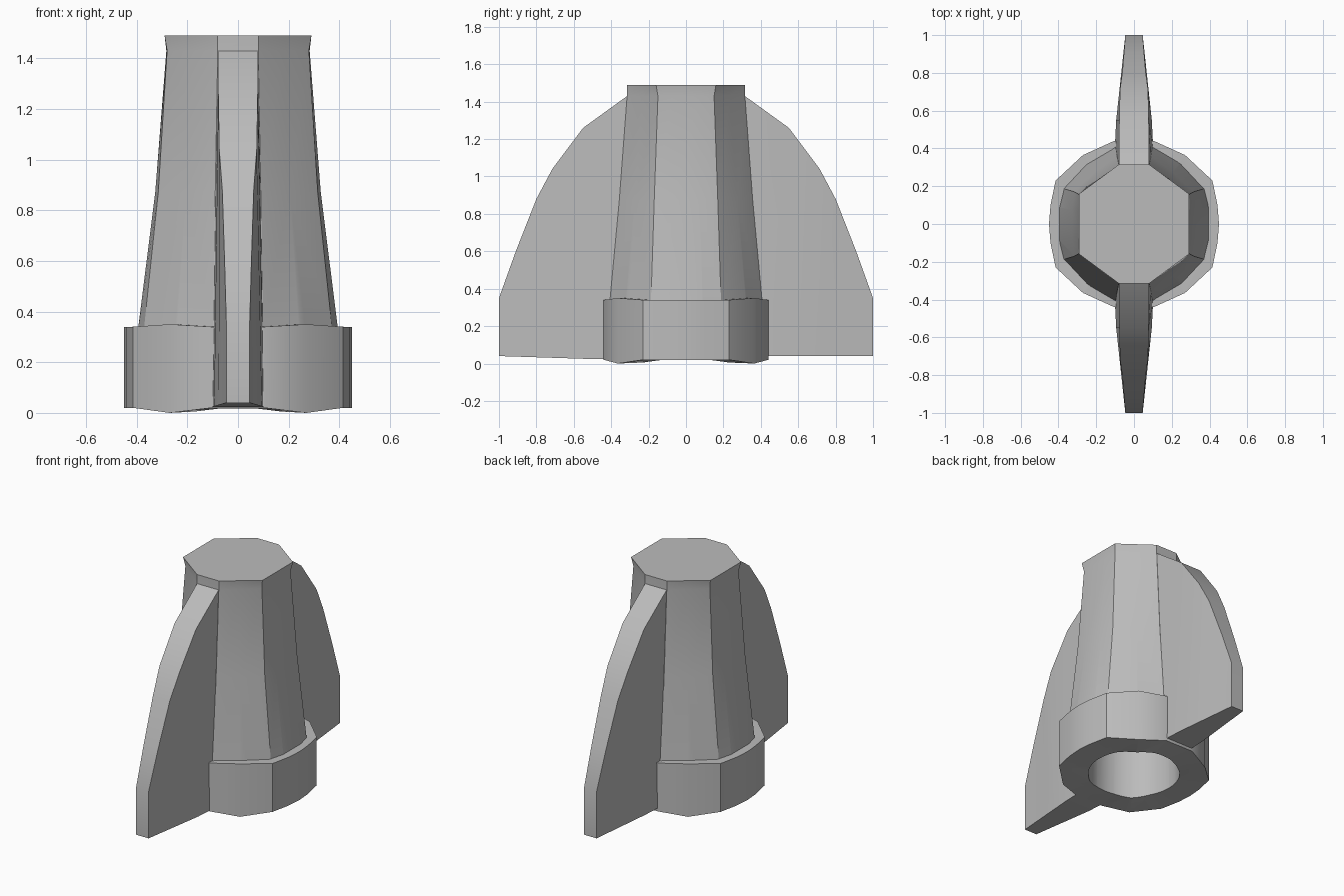
import bpy
import bmesh
import math

cube = bpy.data.objects.get("Cube")
if cube:
    bpy.data.objects.remove(cube, do_unlink=True)

grey = bpy.data.materials.new("plain grey")
grey.use_nodes = True
colour = (0.5, 0.5, 0.5, 1)
grey.diffuse_color = colour
grey.node_tree.nodes["Principled BSDF"].inputs["Base Color"].default_value = colour


def loft(name, rings, fan_ends=False):
    """Skin a closed solid over rings that have equal point counts."""
    bm = bmesh.new()
    loops = [[bm.verts.new(p) for p in ring] for ring in rings]
    count = len(loops[0])
    for low, high in zip(loops, loops[1:]):
        for i in range(count):
            j = (i + 1) % count
            bm.faces.new((low[i], low[j], high[j], high[i]))
    for loop in (loops[0], loops[-1]):
        cap = bm.faces.new(loop)
        if fan_ends:
            bmesh.ops.poke(bm, faces=[cap])
    bmesh.ops.recalc_face_normals(bm, faces=bm.faces)
    mesh = bpy.data.meshes.new(name)
    bm.to_mesh(mesh)
    bm.free()
    mesh.materials.append(grey)
    obj = bpy.data.objects.new(name, mesh)
    bpy.context.collection.objects.link(obj)
    return obj


def mirror_quarter(points):
    """Complete an outline from its +x +y quarter."""
    half = points + [(-x, y, z) for x, y, z in reversed(points)]
    back = [(x, -y, z) for x, y, z in reversed(half)]
    return half + [p for p in back if p[1] != 0]


# Collar with a gently waved rim
collar_plan = [(0.45, 0, 0), (0.442, 0.1, 0), (0.415, 0.23, 0),
               (0.27, 0.365, 1), (0.105, 0.44, 0)]


def collar_ring(z, wave):
    return mirror_quarter([(x, y, z + wave * w) for x, y, w in collar_plan])


knob = loft("knob_body", [collar_ring(0.02, -0.02), collar_ring(0.34, 0.01)], True)

# Tapering eight-sided shaft with a small lip at the top
shaft_plan = {
    0.25: [(0.405, 0.09), (0.38, 0.19), (0.255, 0.325), (0.1, 0.415)],
    0.87: [(0.327, 0.075), (0.315, 0.17), (0.205, 0.275), (0.09, 0.357)],
    1.43: [(0.283, 0.07), (0.28, 0.15), (0.178, 0.232), (0.08, 0.315)],
    1.49: [(0.29, 0.07), (0.29, 0.16), (0.185, 0.2375), (0.08, 0.315)],
}
shaft = loft("shaft", [mirror_quarter([(x, y, z) for x, y in plan])
                       for z, plan in shaft_plan.items()])

# Curved wings: distance out, height, half width along the outer edge
wing_plan = [(0.2, 1.43, 0.079), (0.315, 1.43, 0.079), (0.55, 1.26, 0.078),
             (0.715, 1.04, 0.074), (0.8, 0.88, 0.062), (0.91, 0.6, 0.053),
             (1.0, 0.35, 0.046)]


def wing(name, side, drop):
    rings = []
    for y, top, edge in wing_plan:
        inward = (1 - y) / 0.56
        foot = 0.046 + 0.06 * min(inward, 1)
        base = 0.04 - drop * min(inward, 1)
        rings.append([(-foot, side * y, base), (foot, side * y, base),
                      (edge, side * y, top), (-edge, side * y, top)])
    return loft(name, rings)


front_wing = wing("front_wing", -1, 0.018)
back_wing = wing("back_wing", 1, 0)

# Blind round bore from below
bore = loft("bore_cutter", [
    [(r * math.cos(a), r * math.sin(a), z)
     for a in (math.tau * i / 48 for i in range(48))]
    for r, z in ((0.285, -0.1), (0.272, 1.42))])

# Join the parts and cut the bore
tools = [(shaft, 'UNION'), (front_wing, 'UNION'), (back_wing, 'UNION'),
         (bore, 'DIFFERENCE')]
for tool, operation in tools:
    mod = knob.modifiers.new(tool.name, 'BOOLEAN')
    mod.object = tool
    mod.operation = operation
    mod.solver = 'EXACT'
bpy.context.view_layer.update()
graph = bpy.context.evaluated_depsgraph_get()
joined = bpy.data.meshes.new_from_object(knob.evaluated_get(graph))
knob.modifiers.clear()
knob.data = joined
for tool, _ in tools:
    bpy.data.objects.remove(tool, do_unlink=True)

bpy.ops.object.select_all(action='DESELECT')
knob.select_set(True)
bpy.context.view_layer.objects.active = knob
bpy.ops.object.shade_smooth_by_angle(angle=math.radians(30))
